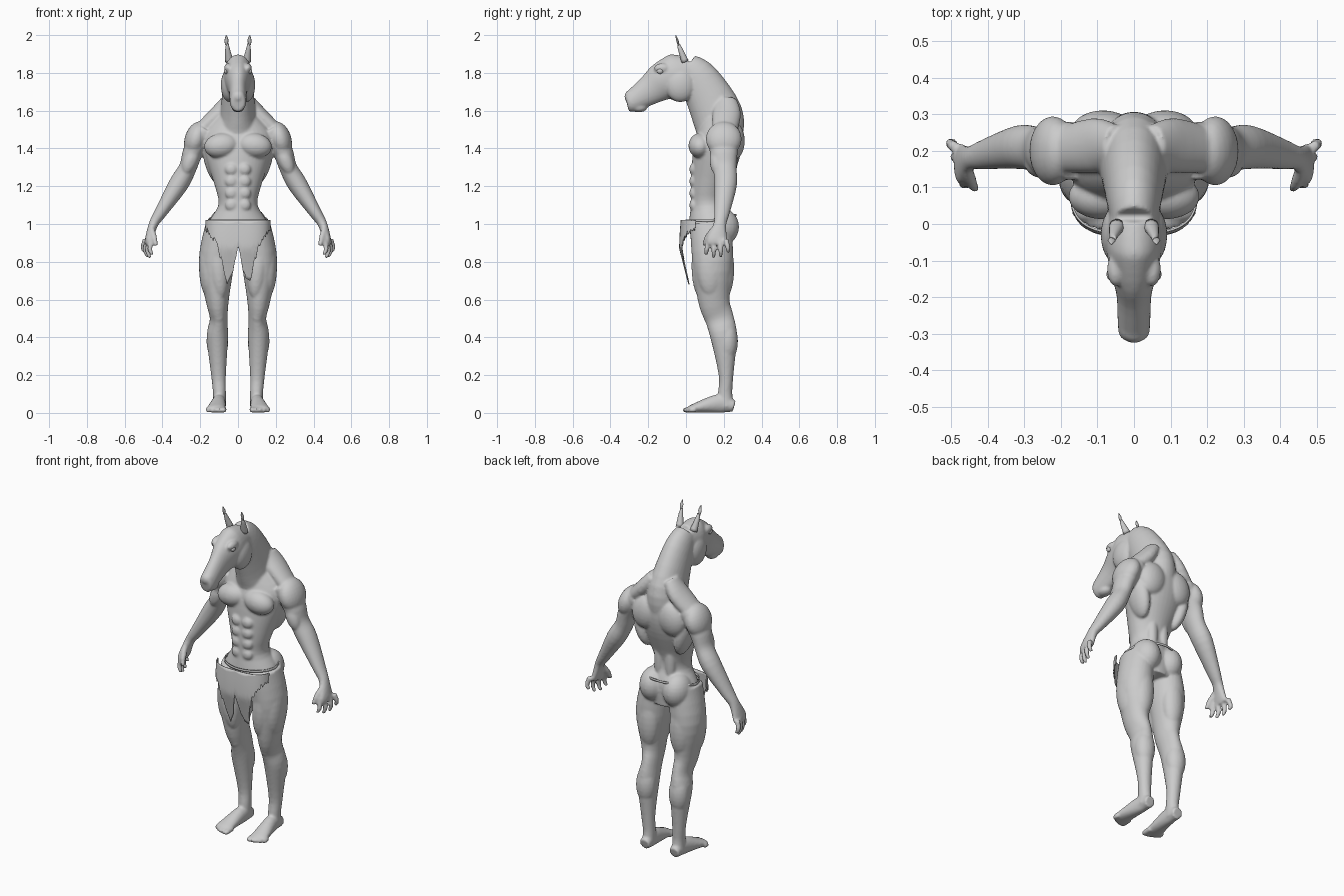
import bpy, bmesh, math, random
from mathutils import Vector, Matrix

random.seed(4)
cube = bpy.data.objects.get("Cube")
if cube:
    bpy.data.objects.remove(cube)

shade = (0.6, 0.6, 0.6, 1)
grey = bpy.data.materials.new("plain grey")
grey.use_nodes = True
grey.diffuse_color = shade
grey.node_tree.nodes["Principled BSDF"].inputs["Base Color"].default_value = shade


def finish(name, bm):
    """Turn a bmesh into a smooth shaded object."""
    bmesh.ops.recalc_face_normals(bm, faces=bm.faces)
    for face in bm.faces:
        face.smooth = True
    mesh = bpy.data.meshes.new(name)
    bm.to_mesh(mesh)
    bm.free()
    mesh.materials.append(grey)
    obj = bpy.data.objects.new(name, mesh)
    bpy.context.collection.objects.link(obj)
    return obj


def flow(points, steps=4):
    """Pass a smooth spline through points of any size."""
    pts = [Vector(p) for p in points]
    result = []
    for i in range(len(pts) - 1):
        b, c = pts[i], pts[i + 1]
        enter = (c - pts[max(i - 1, 0)]) / 2
        leave = (pts[min(i + 2, len(pts) - 1)] - b) / 2
        for k in range(steps):
            t = k / steps
            bend = t * t * (3 - 2 * t)
            result.append(b.lerp(c, bend) + enter * t * (1 - t) ** 2 - leave * t * t * (1 - t))
    return result + [pts[-1]]


def tube(bm, side, points, sides=24):
    """Loft ellipses along a spline; each point is x, y, z, width, depth."""
    points = flow(points)
    path = [Vector((p[0] * side, p[1], p[2])) for p in points]
    rings = []
    for i, centre in enumerate(path):
        along = (path[min(i + 1, len(path) - 1)] - path[max(i - 1, 0)]).normalized()
        wide = (Vector((1, 0, 0)) - along * along.x).normalized()
        deep = along.cross(wide)
        angles = [math.tau * k / sides for k in range(sides)]
        rings.append([bm.verts.new(centre + wide * math.cos(a) * points[i][3]
                                   + deep * math.sin(a) * points[i][4]) for a in angles])
    for low, high in zip(rings, rings[1:]):
        for k in range(sides):
            n = (k + 1) % sides
            bm.faces.new((low[k], low[n], high[n], high[k]))
    bm.faces.new(rings[0])
    bm.faces.new(rings[-1])


def ball(bm, side, centre, radii, tilt=0):
    """Ellipsoid, tilted sideways in degrees and mirrored by side."""
    place = Matrix.Translation((centre[0] * side, centre[1], centre[2]))
    turn = Matrix.Rotation(math.radians(tilt * side), 4, 'Y')
    bmesh.ops.create_uvsphere(bm, u_segments=24, v_segments=14, radius=1,
                              matrix=place @ turn @ Matrix.Diagonal((*radii, 1)))


body = bmesh.new()

# Torso
tube(body, 1, [(0, .14, .88, .12, .1), (0, .13, 1, .155, .115), (0, .12, 1.1, .104, .095),
               (0, .125, 1.2, .122, .1), (0, .16, 1.37, .175, .125), (0, .18, 1.48, .18, .12),
               (0, .18, 1.6, .08, .09)], sides=40)

# Neck, then the long head
tube(body, 1, [(0, .18, 1.46, .11, .12), (0, .165, 1.58, .095, .135), (0, .07, 1.76, .075, .108),
               (0, 0, 1.82, .06, .085)], sides=32)
tube(body, 1, [(0, .03, 1.8, .065, .09), (0, -.05, 1.775, .078, .127), (0, -.12, 1.755, .066, .105),
               (0, -.19, 1.71, .048, .08), (0, -.29, 1.645, .043, .056),
               (0, -.312, 1.635, .03, .035)], sides=32)
ball(body, 1, (0, -.25, 1.617), (.034, .045, .026))
ball(body, 1, (0, -.29, 1.675), (.038, .036, .036))

# Forms repeated on both sides: centre, radii and sometimes a tilt
muscles = {
    "cheek": ((.045, -.03, 1.735), (.046, .08, .09)),
    "brow": ((.05, -.125, 1.825), (.024, .045, .026)),
    "chest": ((.088, .075, 1.415), (.092, .062, .066), 8),
    "lat": ((.135, .2, 1.34), (.045, .075, .13), 14),
    "shoulder blade": ((.085, .255, 1.44), (.085, .056, .1), -15),
    "lower back": ((.036, .195, 1.15), (.032, .032, .16)),
    "deltoid": ((.222, .2, 1.45), (.06, .095, .095), -18),
    "biceps": ((.25, .165, 1.34), (.04, .04, .085), -22),
    "buttock": ((.076, .185, .985), (.08, .096, .1)),
    "outer thigh": ((.155, .13, .78), (.052, .075, .17)),
    "front thigh": ((.105, .085, .78), (.055, .056, .18), 5),
    "hamstring": ((.105, .2, .76), (.065, .055, .16)),
    "kneecap": ((.102, .12, .52), (.032, .03, .045)),
    "calf": ((.109, .22, .38), (.058, .055, .11)),
}

for s in (-1, 1):
    for form in muscles.values():
        ball(body, s, *form)
    # Stomach blocks
    for row in range(4):
        ball(body, s, (.034, .04, 1.1 + row * .063), (.034, .022, .033))
    # Slope from neck to shoulder
    tube(body, s, [(.05, .21, 1.65, .04, .06), (.11, .215, 1.575, .047, .075),
                   (.22, .2, 1.47, .04, .06)])
    # Arm and palm
    tube(body, s, [(.17, .2, 1.5, .06, .08), (.235, .2, 1.39, .054, .075), (.265, .205, 1.3, .047, .062),
                   (.315, .21, 1.21, .052, .06), (.41, .19, 1.06, .033, .041), (.447, .18, 1, .025, .034),
                   (.472, .165, .92, .02, .055), (.476, .165, .895, .015, .05)])
    # Fingers fan out from index to little finger
    for f in range(4):
        x, y = .455 + f * .012, .118 + f * .031
        drop = .09 - .01 * (f - 1.3) ** 2
        tube(body, s, [(x, y, .92, .014, .015), (x + .012, y - .008 + f * .006, .905 - drop / 2, .013, .013),
                       (x - .002, y - .012 + f * .008, .91 - drop, .009, .009)], 12)
    # Thumb
    tube(body, s, [(.456, .145, .965, .017, .02), (.443, .112, .925, .015, .016),
                   (.434, .095, .885, .009, .01)], 12)
    # Leg
    tube(body, s, [(.09, .13, 1, .08, .11), (.114, .142, .8, .094, .108), (.11, .147, .6, .062, .084),
                   (.102, .177, .5, .047, .076), (.109, .2, .4, .056, .07), (.103, .212, .2, .039, .039),
                   (.098, .207, .1, .034, .038), (.099, .212, .03, .035, .045)], 32)
    # Foot and toes
    tube(body, s, [(.098, .255, .035, .032, .03), (.1, .18, .05, .036, .05),
                   (.114, .05, .026, .049, .026), (.117, .015, .018, .048, .016)])
    for t in range(5):
        x = .078 + t * .02
        r = .017 if t == 0 else .012
        tip = t * t * .002 - .015
        tube(body, s, [(x, .05, .02, r, .017), (x, tip + .015, .015, r, .014), (x, tip, .011, r / 2, .009)], 12)

# Fuse everything into one soft skin
skin = finish("body", body)
remesh = skin.modifiers.new("fuse", 'REMESH')
remesh.mode = 'VOXEL'
remesh.voxel_size = .007
remesh.use_smooth_shade = True
soften = skin.modifiers.new("soften", 'SMOOTH')
soften.factor = .5
soften.iterations = 4

# Eyes, ear stubs and frayed ear tips
for s, label in ((-1, "right"), (1, "left")):
    eye = bmesh.new()
    ball(eye, s, (.063, -.137, 1.81), (.012, .017, .015))
    finish(label + "_eye", eye)
    ear = bmesh.new()
    tube(ear, s, [(.046, -.005, 1.86, .022, .02), (.056, -.034, 1.935, .011, .011),
                  (.05, -.04, 1.955, .003, .004)], 14)
    finish(label + "_ear", ear)
    shred = bmesh.new()
    tube(shred, s, [(.064, -.04, 1.945, .003, .004), (.061, -.045, 1.97, .011, .006),
                    (.062, -.055, 2, .002, .002)], 8)
    finish(label + "_ear_tip", shred)

# Ragged loincloth hanging from the hips, its hem given as x and height
hem = flow([(0, .87), (.033, .73), (.065, .7), (.1, .86), (.13, .92), (.176, .98)])
cloth = bmesh.new()
columns, rows = 64, 16
grid = []
for c in range(columns + 1):
    x = .172 * math.sin((c / columns - .5) * math.pi)
    nearest = min(hem, key=lambda p: abs(p[0] - abs(x)))
    bottom = nearest[1] + random.uniform(-.015, .015)
    bow = .1 - .128 * (1 - (abs(x) / .175) ** 3) ** (1 / 3)
    line = []
    for r in range(rows + 1):
        z = 1.02 + (bottom - 1.02) * r / rows
        belly = -.008 * math.sin(min(1, (1.02 - z) / .15) * math.pi / 2)
        line.append(cloth.verts.new((x, bow + belly + max(0, .87 - z) * .25, z)))
    grid.append(line)
for left, right in zip(grid, grid[1:]):
    for r in range(rows):
        cloth.faces.new((left[r], right[r], right[r + 1], left[r + 1]))
flap = finish("loincloth", cloth)
flap.modifiers.new("thickness", 'SOLIDIFY').thickness = .006

# Thin waistband around the hips, rising at the back
band = bmesh.new()
edge = []
for k in range(64):
    a = math.tau * k / 64
    x, y, rise = .158 * math.cos(a), .133 + .135 * math.sin(a), .03 * max(0, math.sin(a))
    edge.append([band.verts.new((x, y, z + rise)) for z in (1.012, 1.024)])
for a, b in zip(edge, edge[1:] + edge[:1]):
    band.faces.new((a[0], b[0], b[1], a[1]))
belt = finish("waistband", band)
belt.modifiers.new("thickness", 'SOLIDIFY').thickness = .005
